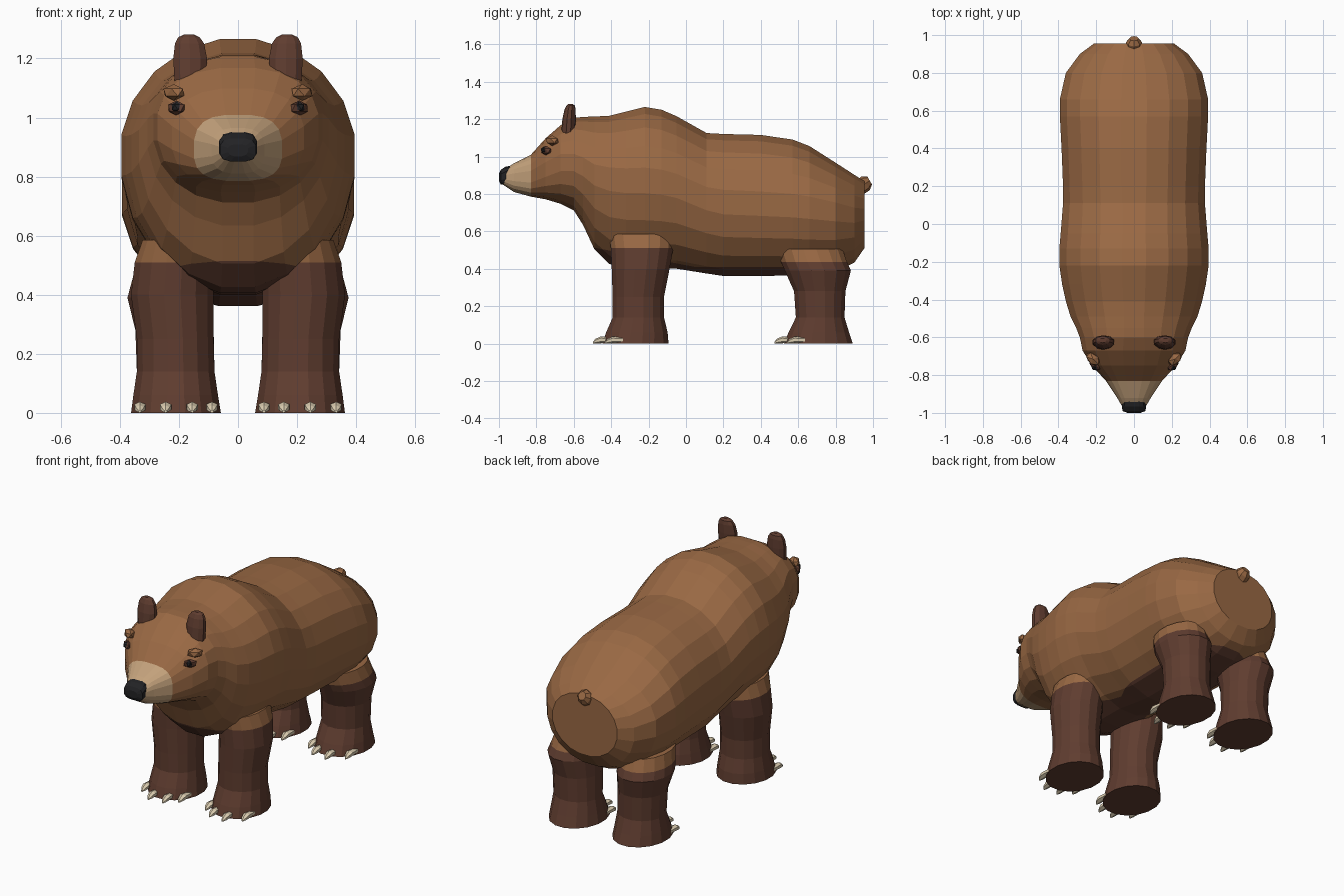
import bpy, bmesh, math
from mathutils import Vector


def material(name, rgb):
    m = bpy.data.materials.new(name)
    m.diffuse_color = (*rgb, 1)
    return m


FUR = material("brown fur", (0.32, 0.14, 0.057))
DARK = material("dark brown fur", (0.115, 0.046, 0.029))
TAN = material("tan muzzle", (0.55, 0.36, 0.20))
BLACK = material("black", (0.016, 0.016, 0.018))
CLAW = material("ivory claw", (0.70, 0.60, 0.43))


def finish(bm, name, mats):
    bmesh.ops.recalc_face_normals(bm, faces=bm.faces[:])
    me = bpy.data.meshes.new(name)
    bm.to_mesh(me)
    bm.free()
    for m in mats:
        me.materials.append(m)
    ob = bpy.data.objects.new(name, me)
    bpy.context.collection.objects.link(ob)
    return ob


def loft(rings):
    """Skin a list of equally long point loops and cap both ends."""
    bm = bmesh.new()
    loops = [[bm.verts.new(p) for p in r] for r in rings]
    n = len(loops[0])
    for a, b in zip(loops, loops[1:]):
        for i in range(n):
            j = (i + 1) % n
            bm.faces.new((a[i], a[j], b[j], b[i]))
    bm.faces.new(loops[0])
    bm.faces.new(loops[-1])
    return bm


def ring_z(cx, cy, z, rx, ry, n):
    return [(cx + rx * math.cos(2 * math.pi * (i + .5) / n),
             cy + ry * math.sin(2 * math.pi * (i + .5) / n), z) for i in range(n)]


def ring_y(y, a, bot, mid, top, e, n, cx=0.0):
    """Superellipse across the body with its widest point at height mid."""
    pts = []
    for i in range(n):
        t = 2 * math.pi * (i + .5) / n
        c, s = math.cos(t), math.sin(t)
        h = (top - mid) if s > 0 else (mid - bot)
        pts.append((cx + a * math.copysign(abs(c) ** (2 / e), c), y,
                    mid + h * math.copysign(abs(s) ** (2 / e), s)))
    return pts


def blob(name, loc, scale, mat, turn=0.0):
    bm = bmesh.new()
    bmesh.ops.create_icosphere(bm, subdivisions=1, radius=1)
    bmesh.ops.scale(bm, vec=scale, verts=bm.verts)
    ob = finish(bm, name, [mat])
    ob.location = loc
    ob.rotation_euler.z = turn
    return ob


# Body and head: y, half width, bottom, widest height, top, squareness
STATIONS = [
    (-0.98, 0.055, 0.85, 0.89, 0.925, 2.6),
    (-0.92, 0.09, 0.81, 0.89, 0.965, 2.8),
    (-0.83, 0.15, 0.785, 0.89, 1.01, 2.9),
    (-0.75, 0.225, 0.77, 0.93, 1.10, 2.6),
    (-0.67, 0.275, 0.745, 0.97, 1.17, 2.4),
    (-0.60, 0.29, 0.71, 0.97, 1.21, 2.2),
    (-0.55, 0.31, 0.63, 0.95, 1.215, 2.1),
    (-0.49, 0.34, 0.50, 0.91, 1.218, 2),
    (-0.41, 0.365, 0.42, 0.89, 1.222, 2),
    (-0.32, 0.385, 0.40, 0.88, 1.245, 2),
    (-0.22, 0.40, 0.395, 0.88, 1.27, 2),
    (-0.13, 0.40, 0.395, 0.87, 1.255, 2),
    (-0.05, 0.393, 0.395, 0.85, 1.22, 2),
    (0.11, 0.38, 0.37, 0.78, 1.13, 2.05),
    (0.20, 0.38, 0.357, 0.76, 1.125, 2.1),
    (0.40, 0.388, 0.357, 0.75, 1.12, 2.1),
    (0.57, 0.397, 0.36, 0.74, 1.095, 2.1),
    (0.66, 0.397, 0.36, 0.73, 1.06, 2.1),
    (0.80, 0.365, 0.38, 0.71, 0.97, 2.1),
    (0.90, 0.29, 0.43, 0.69, 0.905, 2.1),
    (0.955, 0.215, 0.51, 0.69, 0.87, 2.1),
]
bm = loft([ring_y(*s, 20) for s in STATIONS])
# Cut the edge of the dark belly so it runs cleanly from chest to rump
chest_n = Vector((0, 0.115, 0.6)).normalized()
for co, no in (((0, -0.5, 0.515), chest_n), ((0, 0, 0.41), Vector((0, 0, 1)))):
    bmesh.ops.bisect_plane(bm, geom=bm.verts[:] + bm.edges[:] + bm.faces[:],
                           plane_co=co, plane_no=no)
for f in bm.faces:
    c = f.calc_center_median()
    edge = max(0.41, 0.515 - (c.y + 0.5) * 0.115 / 0.6)
    if c.y < -0.83:
        f.material_index = 2
    elif c.z < edge and c.y < 0.95:
        f.material_index = 1
finish(bm, "body", [FUR, DARK, TAN])

# Nose
finish(loft([ring_y(-0.935, 0.06, 0.90, 0.92, 0.952, 3, 12),
             ring_y(-0.965, 0.066, 0.85, 0.90, 0.947, 3, 12),
             ring_y(-0.99, 0.062, 0.85, 0.89, 0.93, 3, 12),
             ring_y(-1.0, 0.035, 0.868, 0.89, 0.91, 2.5, 12)]), "nose", [BLACK])

# Tail stub
tail = []
for t, r in ((0.0, 0.03), (0.035, 0.043), (0.075, 0.043), (0.10, 0.025)):
    tail.append([(r * math.cos(k * math.pi / 4), 0.90 + t * 0.82 - r * 0.5 * math.sin(k * math.pi / 4),
                  0.815 + t * 0.57 + r * 0.85 * math.sin(k * math.pi / 4)) for k in range(8)])
finish(loft(tail), "tail", [FUR])

# Legs: height, inner x, outer x, front y, back y
FRONT = [(0.0, 0.055, 0.365, -0.45, -0.09), (0.06, 0.065, 0.357, -0.43, -0.095),
         (0.14, 0.077, 0.345, -0.395, -0.115), (0.25, 0.08, 0.345, -0.395, -0.115),
         (0.40, 0.08, 0.365, -0.40, -0.085), (0.51, 0.08, 0.352, -0.405, -0.065),
         (0.585, 0.10, 0.325, -0.415, -0.06)]
HIND = [(0.0, 0.055, 0.365, 0.52, 0.895), (0.06, 0.065, 0.357, 0.545, 0.875),
        (0.14, 0.077, 0.345, 0.585, 0.85), (0.28, 0.08, 0.35, 0.575, 0.855),
        (0.39, 0.08, 0.377, 0.525, 0.885), (0.435, 0.085, 0.365, 0.505, 0.865),
        (0.505, 0.10, 0.345, 0.485, 0.84)]
for side, label in ((-1, "left"), (1, "right")):
    for kind, rows in (("front", FRONT), ("hind", HIND)):
        bm = loft([ring_z(side * (a + b) / 2, (f + k) / 2, z, (b - a) / 2, (k - f) / 2, 16)
                   for z, a, b, f, k in rows])
        for f in bm.faces:
            f.material_index = int(f.calc_center_median().z < rows[-2][0])
        finish(bm, f"{kind}_leg_{label}", [FUR, DARK])
        # Four claws along the front rim of the foot
        _, a, b, f, k = rows[0]
        for n, x in enumerate((0.088, 0.155, 0.245, 0.332)):
            d = (x - (a + b) / 2) / ((b - a) / 2)
            y = (f + k) / 2 - (k - f) / 2 * math.sqrt(1 - d * d)
            finish(loft([ring_y(y + 0.045, 0.018, 0.004, 0.02, 0.034, 2, 6, side * x),
                         ring_y(y - 0.012, 0.022, 0.002, 0.02, 0.038, 2, 6, side * x),
                         ring_y(y - 0.038, 0.016, 0.001, 0.012, 0.026, 2, 6, side * x),
                         ring_y(y - 0.052, 0.005, 0.0, 0.004, 0.01, 2, 6, side * x)]),
                   f"{kind}_claw_{label}_{n + 1}", [CLAW])

    # Ear
    finish(loft([ring_z(side * 0.162, -0.63, 1.11, 0.055, 0.038, 10),
                 ring_z(side * 0.162, -0.625, 1.20, 0.06, 0.036, 10),
                 ring_z(side * 0.164, -0.62, 1.25, 0.052, 0.03, 10),
                 ring_z(side * 0.166, -0.617, 1.272, 0.038, 0.023, 10),
                 ring_z(side * 0.166, -0.617, 1.281, 0.018, 0.012, 10)]), f"ear_{label}", [DARK])

    # Eye, its dark socket and the brow above
    blob(f"eye_socket_{label}", (side * 0.208, -0.748, 1.032), (0.04, 0.02, 0.026), DARK, side * 0.75)
    blob(f"eye_{label}", (side * 0.207, -0.757, 1.035), (0.02, 0.02, 0.02), BLACK, side * 0.75)
    blob(f"brow_{label}", (side * 0.217, -0.715, 1.085), (0.046, 0.03, 0.028), FUR, side * 0.75)
